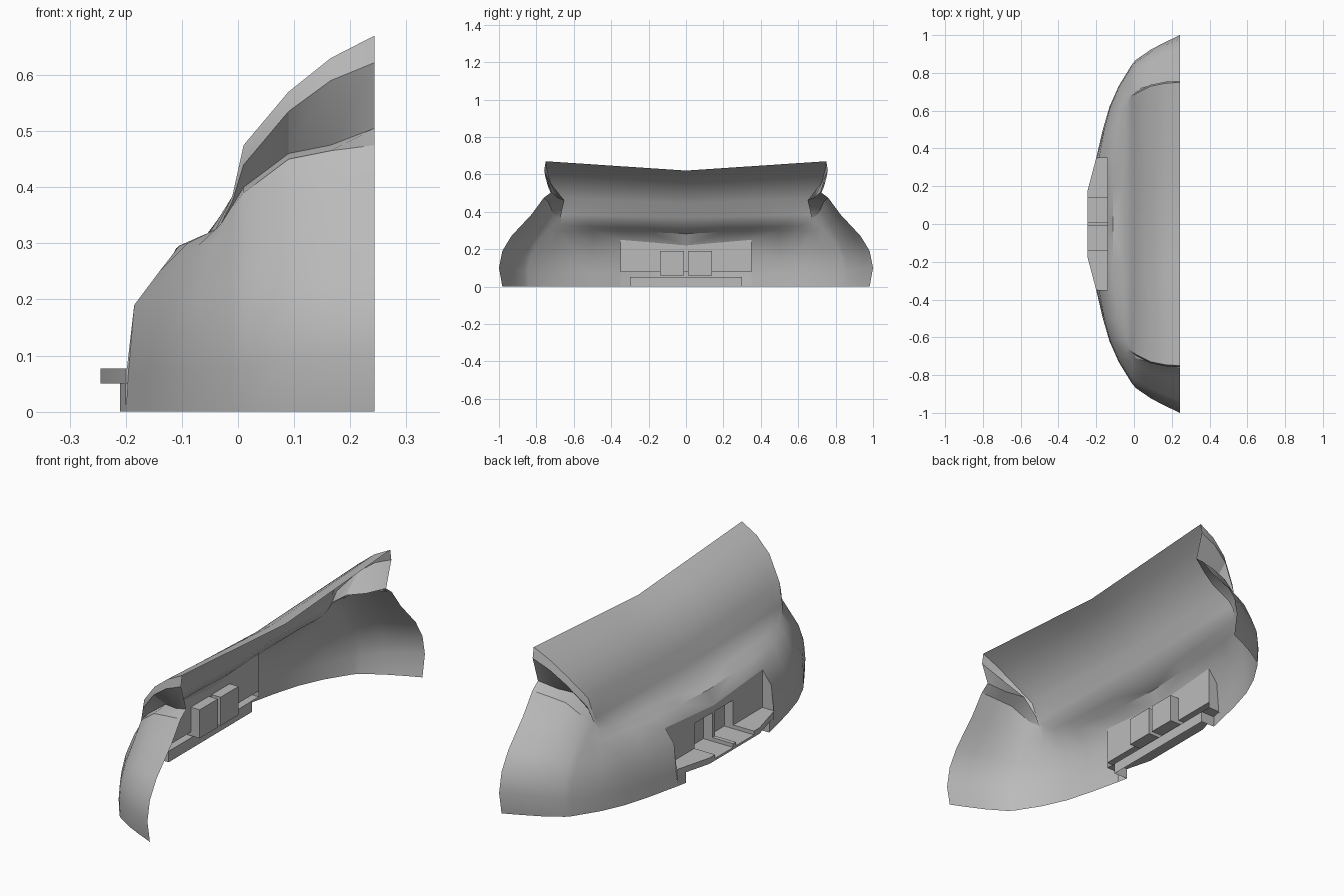
import bpy, bmesh
from mathutils import Vector

if "Cube" in bpy.data.objects:
    bpy.data.objects.remove(bpy.data.objects["Cube"], do_unlink=True)

grey = bpy.data.materials.new("plain_grey")
grey.use_nodes = True
colour = (0.5, 0.5, 0.5, 1)
grey.diffuse_color = colour
grey.node_tree.nodes["Principled BSDF"].inputs["Base Color"].default_value = colour


class Sheet:
    """Collects faces with shared corners, then mirrors them across y."""

    def __init__(self):
        self.bm = bmesh.new()
        self.known = {}

    def vert(self, p):
        key = tuple(round(c, 4) for c in p)
        if key not in self.known:
            self.known[key] = self.bm.verts.new(key)
        return self.known[key]

    def face(self, pts, facing=None):
        pts = [Vector(p) for p in pts]
        vs = list(dict.fromkeys(self.vert(p) for p in pts))
        if len(vs) < 3:
            return
        f = self.bm.faces.new(vs)
        f.normal_update()
        if facing and f.normal.dot(Vector(facing)) < 0:
            f.normal_flip()

    def grid(self, cols, skip=lambda c, r: False):
        for c in range(len(cols) - 1):
            a, b = cols[c], cols[c + 1]
            for r in range(len(a) - 1):
                if not skip(c, r):
                    self.face([a[r], a[r + 1], b[r + 1], b[r]])

    def finish(self, name, angle):
        mesh = bpy.data.meshes.new(name)
        self.bm.to_mesh(mesh)
        self.bm.free()
        mesh.materials.append(grey)
        obj = bpy.data.objects.new(name, mesh)
        bpy.context.collection.objects.link(obj)
        bpy.ops.object.select_all(action='DESELECT')
        obj.select_set(True)
        bpy.context.view_layer.objects.active = obj
        bpy.ops.object.shade_smooth_by_angle(angle=angle)
        mod = obj.modifiers.new("mirror", 'MIRROR')
        mod.use_axis = (False, True, False)


# Bottom outline and upper crest, from the centre round to the fender end
bottom = [(-.21, 0), (-.207, .2), (-.2, .35), (-.165, .5), (-.13, .62), (-.08, .73),
          (-.01, .84), (.01, .86), (.09, .91), (.165, .947), (.243, .982)]
crest = [(-.06, 0, .3), (-.06, .2, .31), (-.055, .35, .315), (-.05, .5, .32),
         (-.04, .61, .325), (-.03, .66, .335), (-.01, .675, .365), (.01, .71, .39),
         (.09, .735, .45), (.165, .75, .465), (.243, .76, .475)]

# Section from bottom to crest: (inward share, height share), front and fender
front_section = [(0, 0), (.03, .21), (.06, .42), (.25, .67), (.66, .94), (1, 1)]
fender_section = [(0, 0), (-.08, .21), (0, .4), (.22, .57), (.7, .81), (1, 1)]

# Bumper shell: lower body and fenders
cols = []
for i, ((bx, by), (tx, ty, tz)) in enumerate(zip(bottom, crest)):
    mix = min(max((i - 3) / 5, 0), 1)
    col = []
    for (f0, g0), (f1, g1) in zip(front_section, fender_section):
        f, g = f0 + (f1 - f0) * mix, g0 + (g1 - g0) * mix
        col.append((bx + (tx - bx) * f, by + (ty - by) * f, tz * g))
    if i < 3:
        col[2] = (-.185, by, .19)
        col[3] = (-.14, by, .22 + .03 * by / .35)
    cols.append(col)
shell = Sheet()
shell.grid(cols, skip=lambda c, r: c < 2 and r < 3)

# Bumper shell: hood lip, rising towards its outer ends
mid = [(-.045, .315), (-.01, .37), (.01, .445), (.09, .54), (.165, .59), (.243, .62)]
edge = [crest[5], (-.01, .675, .385), (.01, .69, .475), (.09, .73, .57),
        (.165, .745, .63), (.243, .75, .67)]
hood = []
for start in crest[:6]:
    f = start[1] / .66
    hood.append([start] + [(m[0] + (e[0] - m[0]) * f, e[1] * f, m[1] + (e[2] - m[1]) * f)
                           for m, e in zip(mid[1:], edge[1:])])
shell.grid(hood)
shell.finish("bumper_shell", 0.75)

# Undercut between fender crest and hood edge, with the hood flange
valley = [(.67, .367), (.665, .4), (.65, .46), (.685, .475), (.72, .505)]
flange = [.01, .035, .035, .04, .048]
wall = [[crest[5]] * 4]
for c, e, (vy, vz), drop in zip(crest[6:], edge[1:], valley, flange):
    wall.append([c, (c[0], vy, vz), (e[0], e[1] + .008, e[2] - drop), e])
side = Sheet()
side.grid(wall)
side.finish("hood_side_return", 0.5)

# Plate recess: back wall, pockets and end wall
BACK, DEEP, LOW, HIGH = -.14, -.095, .06, .19
IN, OUT, END, FLOOR = .01, .14, .35, .077


def top(y):
    return .22 + .03 * y / END


recess = Sheet()
front = (-1, 0, 0)
for y0, y1, z0 in ((0, IN, FLOOR), (IN, OUT, HIGH), (OUT, END, FLOOR)):
    recess.face([(BACK, y0, z0), (BACK, y1, z0), (BACK, y1, top(y1)), (BACK, y0, top(y0))], front)
recess.face([(DEEP, IN, LOW), (DEEP, OUT, LOW), (DEEP, OUT, HIGH), (DEEP, IN, HIGH)], front)
for y, d in ((IN, 1), (OUT, -1)):
    recess.face([(BACK, y, LOW), (DEEP, y, LOW), (DEEP, y, HIGH), (BACK, y, HIGH)], (0, d, 0))
for z, d in ((LOW, 1), (HIGH, -1)):
    recess.face([(BACK, IN, z), (DEEP, IN, z), (DEEP, OUT, z), (BACK, OUT, z)], (0, 0, d))
recess.face([(BACK, END, FLOOR), (-.198, END, FLOOR), (-.185, END, HIGH), (BACK, END, top(END))],
            (0, -1, 0))
recess.finish("plate_recess", 0.3)

# Shelf below the recess, with a shallow channel in front of each pocket
NOSE, UNDER = -.245, .05
outer = [(BACK, OUT), (NOSE, OUT), (NOSE, .18), (-.2, END), (BACK, END)]
shelf = Sheet()
for y0, y1, z in ((0, IN, FLOOR), (IN, OUT, LOW)):
    shelf.face([(BACK, y0, z), (NOSE, y0, z), (NOSE, y1, z), (BACK, y1, z)], (0, 0, 1))
    shelf.face([(NOSE, y0, UNDER), (NOSE, y1, UNDER), (NOSE, y1, z), (NOSE, y0, z)], front)
for y, d in ((IN, 1), (OUT, -1)):
    shelf.face([(BACK, y, LOW), (NOSE, y, LOW), (NOSE, y, FLOOR), (BACK, y, FLOOR)], (0, d, 0))
shelf.face([(x, y, FLOOR) for x, y in outer], (0, 0, 1))
shelf.face([(BACK, 0, UNDER), (NOSE, 0, UNDER)] + [(x, y, UNDER) for x, y in outer[2:]], (0, 0, -1))
for (x0, y0), (x1, y1) in zip(outer[1:], outer[2:]):
    shelf.face([(x0, y0, UNDER), (x1, y1, UNDER), (x1, y1, FLOOR), (x0, y0, FLOOR)],
               (y0 - y1, x1 - x0, 0))
shelf.finish("recess_shelf", 0.3)

# Inset strip under the shelf, with the short skirt beside it
lower = Sheet()
lower.face([(BACK, 0, 0), (BACK, .3, 0), (BACK, .3, UNDER), (BACK, 0, UNDER)], front)
lower.face([(BACK, .3, 0), (-.21, .3, 0), (-.21, .3, UNDER), (BACK, .3, UNDER)], (0, -1, 0))
lower.face([(-.21, .3, 0), (-.2, END, 0), (-.2, END, UNDER), (-.21, .3, UNDER)], front)
lower.finish("lower_inset", 0.3)
